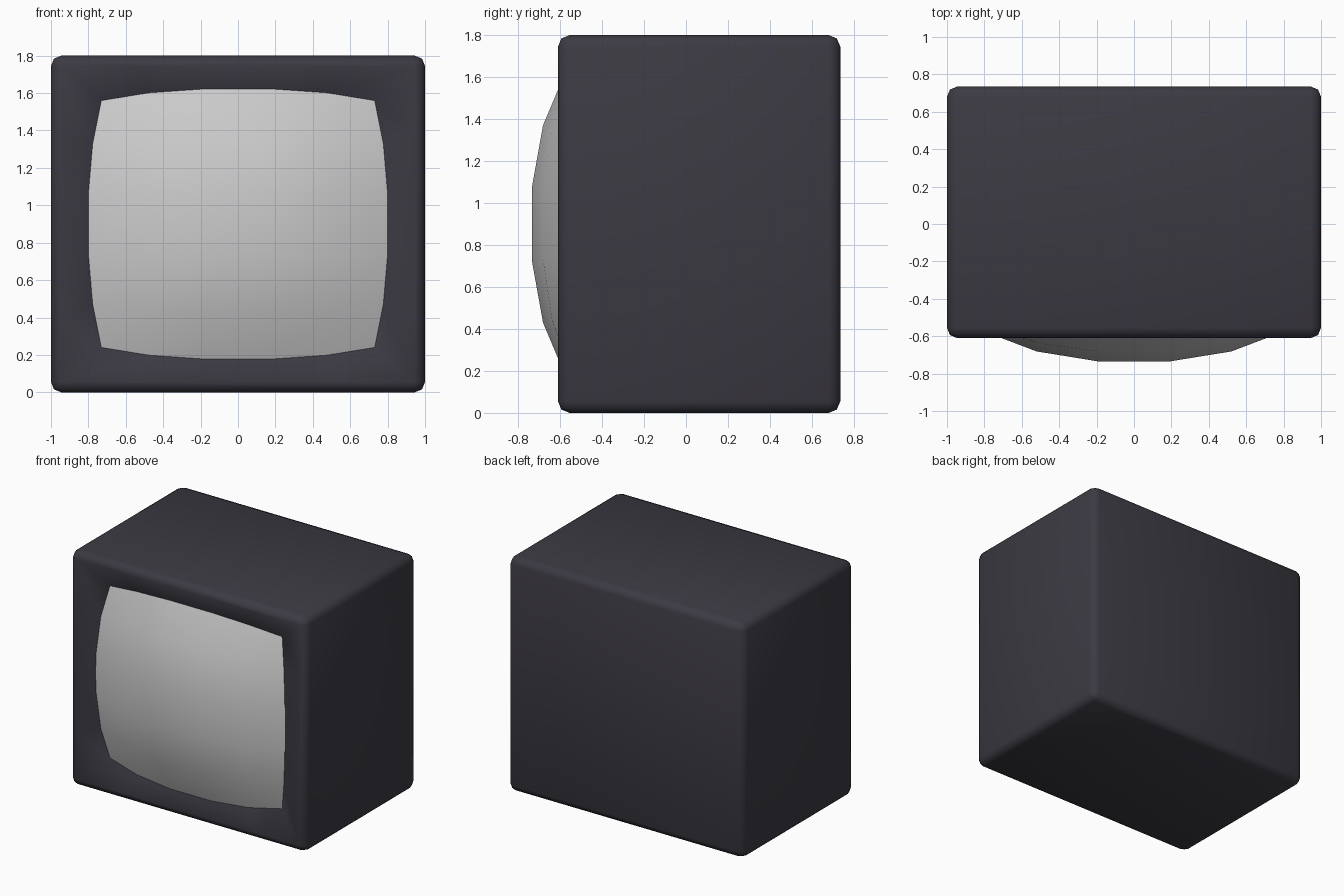
import bpy, bmesh

if "Cube" in bpy.data.objects:
    bpy.data.objects.remove(bpy.data.objects["Cube"])

W, H = 2.0, 1.8
FRONT, BACK = -0.61, 0.735
MID = H / 2
STEPS = [-1, -0.6, -0.2, 0.2, 0.6, 1]
SPREAD = {0.2: 0.24, 0.6: 0.65, 1: 1.0}


def bulge(u, v):
    """Point on the curved screen for u, v in -1..1."""
    s = SPREAD[abs(u)] * (1 if u > 0 else -1)
    t = SPREAD[abs(v)] * (1 if v > 0 else -1)
    x = 0.803 * s * (1 - 0.09 * v * v)
    z = MID + 0.725 * t * (1 - 0.09 * u * u)
    y = -0.748 + 0.17 * (u * u + v * v) - 0.10 * u * u * v * v
    return x, y, z


def finish(bm, name, colour=None, angle=0.9):
    mesh = bpy.data.meshes.new(name)
    bm.to_mesh(mesh)
    bm.free()
    ob = bpy.data.objects.new(name, mesh)
    bpy.context.collection.objects.link(ob)
    if colour:
        mat = bpy.data.materials.new(name + "_colour")
        mat.diffuse_color = colour
        mat.use_nodes = True
        mat.node_tree.nodes["Principled BSDF"].inputs["Base Color"].default_value = mat.diffuse_color
        mesh.materials.append(mat)
    bpy.ops.object.select_all(action='DESELECT')
    ob.select_set(True)
    bpy.context.view_layer.objects.active = ob
    bpy.ops.object.shade_smooth_by_angle(angle=angle)
    return ob


# Cabinet: rounded box
bm = bmesh.new()
bmesh.ops.create_cube(bm, size=1)
for v in bm.verts:
    v.co.x *= W
    v.co.y = FRONT if v.co.y < 0 else BACK
    v.co.z = 0 if v.co.z < 0 else H
bmesh.ops.bevel(bm, geom=bm.edges[:], offset=0.055, segments=2,
                profile=0.5, affect='EDGES')

# Open the front and slope the bezel inwards to the screen outline
front = min(bm.faces, key=lambda f: f.calc_center_median().y - f.calc_area())
front = min((f for f in bm.faces if f.calc_area() > 1),
            key=lambda f: f.calc_center_median().y)
rim = list(front.edges)
bmesh.ops.delete(bm, geom=[front], context='FACES_ONLY')
bmesh.ops.subdivide_edges(bm, edges=rim, cuts=4)
rim = [e for e in bm.edges if e.is_boundary]
outline = ([(u, -1) for u in STEPS[:-1]] + [(1, v) for v in STEPS[:-1]]
           + [(u, 1) for u in STEPS[:0:-1]] + [(-1, v) for v in STEPS[:0:-1]])
ring = [bm.verts.new(bulge(u, v)) for u, v in outline]
inner = [bm.edges.new((ring[i - 1], ring[i])) for i in range(len(ring))]
bmesh.ops.bridge_loops(bm, edges=rim + inner)
bmesh.ops.recalc_face_normals(bm, faces=bm.faces[:])
# the rim edge is pulled in slightly by the bezel, facing outwards
for f in bm.faces:
    c = f.calc_center_median()
    if c.y < -0.45 and abs(f.normal.y) > 0.7 and f.normal.y > 0:
        f.normal_flip()
finish(bm, "cabinet", (0.045, 0.042, 0.055, 1))

# Screen: bulging five by five panel
bm = bmesh.new()
grid = [[bm.verts.new(bulge(u, v)) for u in STEPS] for v in STEPS]
for j in range(5):
    for i in range(5):
        bm.faces.new((grid[j][i], grid[j][i + 1],
                      grid[j + 1][i + 1], grid[j + 1][i]))
finish(bm, "screen")
